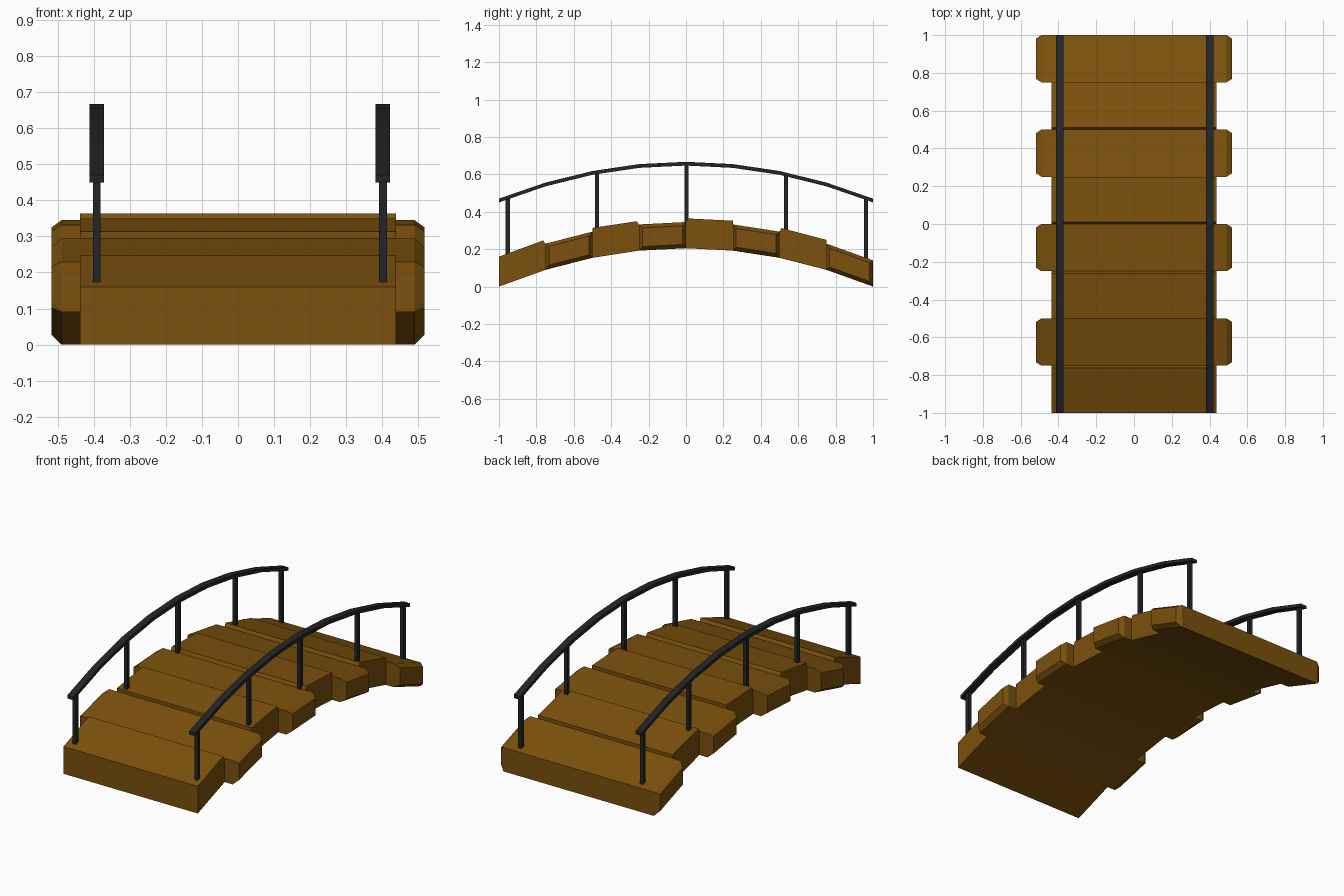
import bpy
import bmesh

cube = bpy.data.objects.get("Cube")
if cube:
    bpy.data.objects.remove(cube, do_unlink=True)


def material(name, color):
    m = bpy.data.materials.new(name)
    m.use_nodes = True
    m.diffuse_color = color
    m.node_tree.nodes["Principled BSDF"].inputs["Base Color"].default_value = color
    return m


wood = material("brown wood", (0.2, 0.082, 0.004, 1))
iron = material("black iron", (0.017, 0.018, 0.019, 1))


def loft(name, sections, mat):
    """Join (x, yz outline) sections into a closed solid."""
    bm = bmesh.new()
    rings = [[bm.verts.new((x, y, z)) for y, z in outline] for x, outline in sections]
    n = len(rings[0])
    for a, b in zip(rings, rings[1:]):
        for i in range(n):
            j = (i + 1) % n
            bm.faces.new((a[i], a[j], b[j], b[i]))
    bm.faces.new(rings[0])
    bm.faces.new(rings[-1])
    bmesh.ops.recalc_face_normals(bm, faces=bm.faces)
    mesh = bpy.data.meshes.new(name)
    bm.to_mesh(mesh)
    bm.free()
    mesh.materials.append(mat)
    obj = bpy.data.objects.new(name, mesh)
    bpy.context.collection.objects.link(obj)


def arch(y):
    return 0.205 * (1 - y * y)


def rail_height(y):
    return 0.657 - 0.197 * y * y


def quad(y0, y1, low, high):
    return [(y0, arch(y0) + low), (y1, arch(y1) + low),
            (y1, arch(y1) + high), (y0, arch(y0) + high)]


STEP = 0.25
joints = [-1 + STEP * i for i in range(9)]

# Deck planks: thick narrow ones alternate with thinner wide ones
for i, (y0, y1) in enumerate(zip(joints, joints[1:])):
    if i % 2 == 0:
        # The uphill top edge is slightly chamfered
        a, b, c, d = quad(y0, y1, 0, 0.16)
        if y1 <= 0:
            top = [(c[0], c[1] - 0.025), (c[0] - 0.013, c[1] - 0.003), d]
        else:
            top = [c, (d[0] + 0.01, d[1] - 0.001), (d[0], d[1] - 0.02)]
        outline = [a, b] + top
        loft(f"narrow_plank_{i}", [(-0.438, outline), (0.438, outline)], wood)
    else:
        # Wide planks have chamfered ends
        full = quad(y0, y1, 0, 0.14)
        small = quad(y0 + 0.018, y1 - 0.018, 0.02, 0.12)
        loft(f"wide_plank_{i}", [(-0.518, small), (-0.49, full),
                                 (0.49, full), (0.518, small)], wood)

# Handrails and their posts
for side, x in (("right", -0.392), ("left", 0.402)):
    outline = [(y, rail_height(y) - 0.01) for y in joints]
    outline += [(y, rail_height(y) + 0.01) for y in reversed(joints)]
    loft(f"{side}_handrail", [(x - 0.02, outline), (x + 0.02, outline)], iron)
    for k, y in enumerate((-0.953, -0.475, 0.002, 0.535, 0.962)):
        r = 0.011
        base, tip = arch(y) + 0.13, rail_height(y) - 0.002
        post = [(y - r, base), (y + r, base), (y + r, tip), (y - r, tip)]
        loft(f"{side}_post_{k}", [(x - r, post), (x + r, post)], iron)
